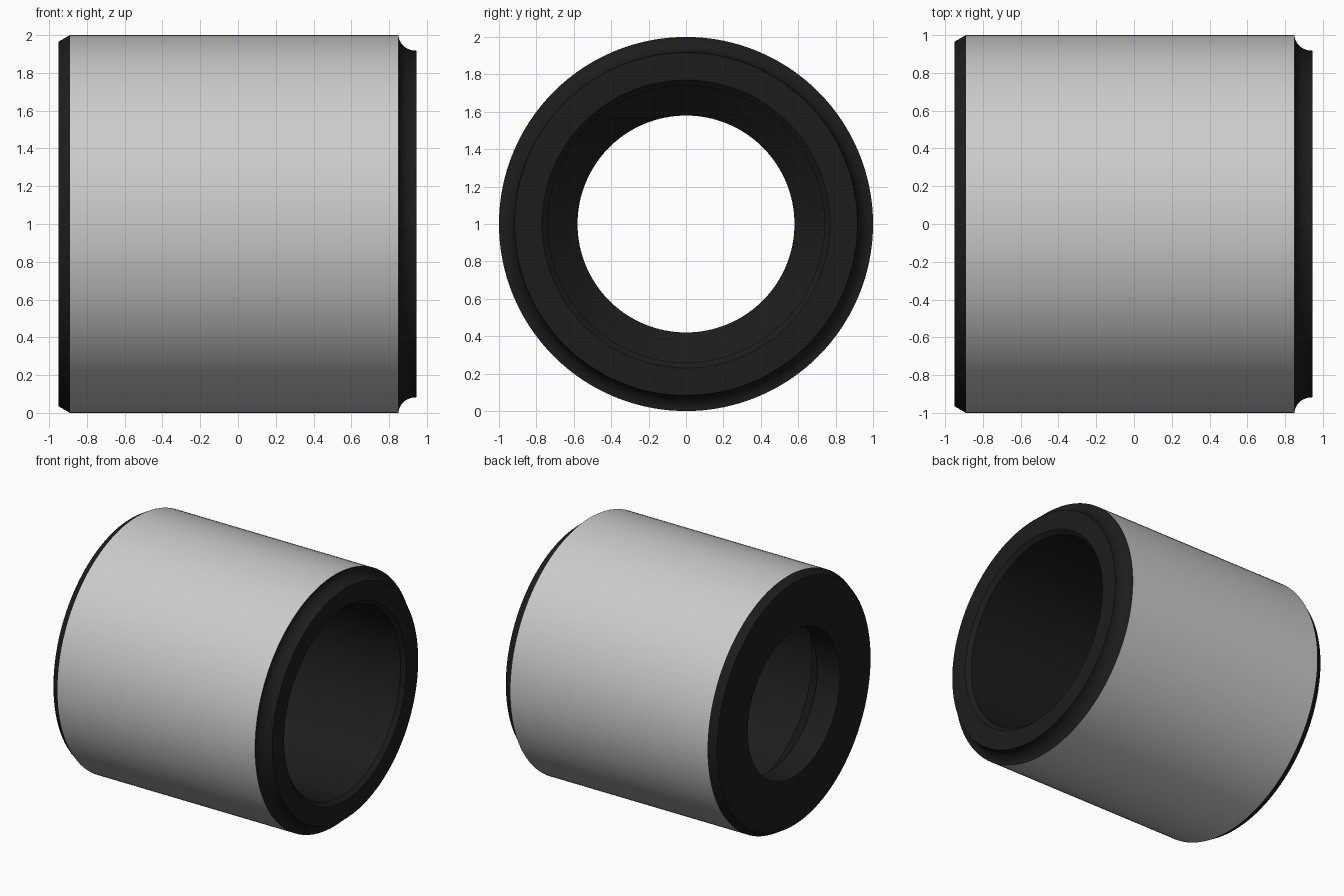
import bpy, bmesh, math

if "Cube" in bpy.data.objects:
    bpy.data.objects.remove(bpy.data.objects["Cube"])

SEGMENTS = 128
AXIS_Z = 1.0

dark = bpy.data.materials.new("dark_finish")
dark.diffuse_color = (0.012, 0.012, 0.012, 1)
dark.use_nodes = True
dark.node_tree.nodes["Principled BSDF"].inputs["Base Color"].default_value = dark.diffuse_color


def arc(cx, cr, rx, rr, a0, a1, steps):
    """Elliptical arc points (x, radius) from angle a0 to a1 in degrees."""
    pts = []
    for i in range(steps + 1):
        a = math.radians(a0 + (a1 - a0) * i / steps)
        pts.append((cx + rx * math.cos(a), cr + rr * math.sin(a)))
    return pts


# Closed wall section as (x, radius); the first edge is the outer skin
profile = [(-0.89, 1.0)]
profile += arc(0.945, 1.0, 0.095, 0.083, 180, 270, 10)   # concave end step
profile += arc(0.945 - 0.03, 0.77, 0.03, -0.03, 0, 0, 1)[:1]
profile += [(0.915, 0.74),                               # main bore
            (-0.59, 0.74), (-0.75, 0.58),                # tapered shoulder
            (-0.95, 0.58), (-0.95, 0.965)]               # narrow bore, end face

# Revolve the section around the x axis
bm = bmesh.new()
rings = []
for x, r in profile:
    ring = []
    for i in range(SEGMENTS):
        a = 2 * math.pi * i / SEGMENTS
        ring.append(bm.verts.new((x, r * math.cos(a), AXIS_Z + r * math.sin(a))))
    rings.append(ring)
for k, ring in enumerate(rings):
    nxt = rings[(k + 1) % len(rings)]
    for i in range(SEGMENTS):
        j = (i + 1) % SEGMENTS
        face = bm.faces.new((ring[i], ring[j], nxt[j], nxt[i]))
        face.material_index = 0 if k == 0 else 1
bmesh.ops.recalc_face_normals(bm, faces=bm.faces)

mesh = bpy.data.meshes.new("bushing")
bm.to_mesh(mesh)
bm.free()
mesh.materials.append(None)      # plain grey outer skin
mesh.materials.append(dark)      # ends and bore

bushing = bpy.data.objects.new("bushing", mesh)
bpy.context.collection.objects.link(bushing)
bpy.context.view_layer.objects.active = bushing
bushing.select_set(True)
bpy.ops.object.shade_smooth_by_angle(angle=math.radians(25))
